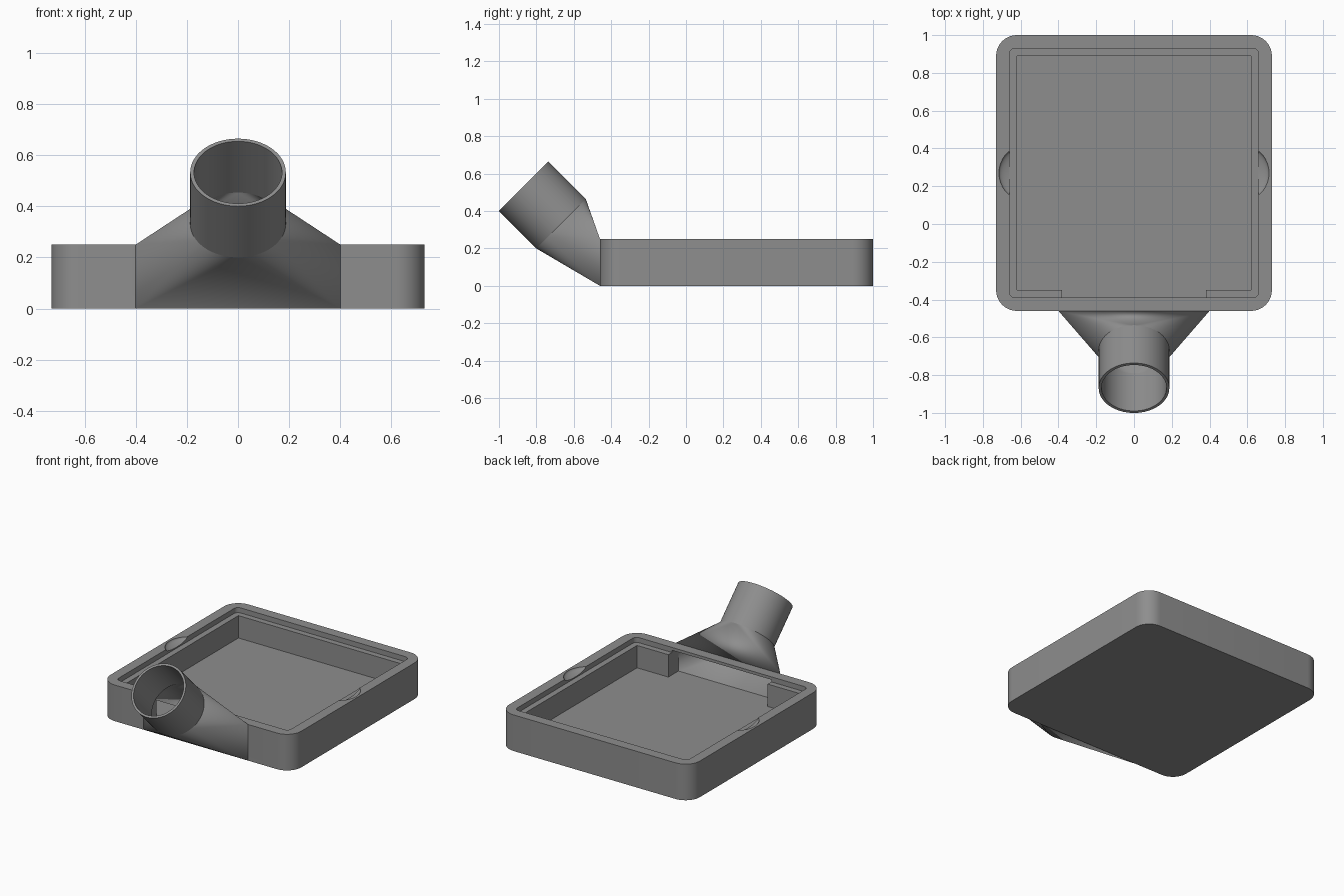
import bpy, bmesh, math
from mathutils import Vector, Matrix

if "Cube" in bpy.data.objects:
    bpy.data.objects.remove(bpy.data.objects["Cube"])

grey = bpy.data.materials.new("mid grey")
grey.diffuse_color = (0.27, 0.27, 0.27, 1)
grey.use_nodes = True
grey.node_tree.nodes["Principled BSDF"].inputs["Base Color"].default_value = grey.diffuse_color

AXIS = Vector((0, -1, 1)).normalized()      # spout direction
BASE = Vector((0, -0.668, 0.332))           # where funnel meets spout
LENGTH, R_OUT, R_IN, SEG = 0.283, 0.187, 0.172, 64
FRONT, BACK, TOP, FLOOR, LEDGE = -0.46, 1.0, 0.25, 0.06, 0.215


def finish(bm, name):
    bmesh.ops.recalc_face_normals(bm, faces=bm.faces[:])
    mesh = bpy.data.meshes.new(name)
    bm.to_mesh(mesh)
    bm.free()
    mesh.materials.append(grey)
    ob = bpy.data.objects.new(name, mesh)
    bpy.context.collection.objects.link(ob)
    return ob


def smooth(ob):
    bpy.ops.object.select_all(action='DESELECT')
    ob.select_set(True)
    bpy.context.view_layer.objects.active = ob
    bpy.ops.object.shade_smooth_by_angle(angle=math.radians(30))


def rounded_box(name, hx, y0, y1, z0, z1, r=0.0):
    """Box with rounded vertical corners."""
    steps = 10 if r else 0
    bm = bmesh.new()
    verts = []
    corners = ((hx - r, y1 - r), (r - hx, y1 - r), (r - hx, y0 + r), (hx - r, y0 + r))
    for q, (cx, cy) in enumerate(corners):
        for i in range(steps + 1):
            a = math.pi / 2 * (q + (i / steps if steps else 0))
            verts.append(bm.verts.new((cx + r * math.cos(a), cy + r * math.sin(a), z0)))
    face = bm.faces.new(verts)
    top = bmesh.ops.extrude_face_region(bm, geom=[face])["geom"]
    bmesh.ops.translate(bm, vec=(0, 0, z1 - z0),
                        verts=[v for v in top if isinstance(v, bmesh.types.BMVert)])
    return finish(bm, name)


def cut(ob, cutter):
    cutter.hide_render = True
    mod = ob.modifiers.new("cut", 'BOOLEAN')
    mod.operation, mod.solver, mod.object = 'DIFFERENCE', 'EXACT', cutter
    bpy.context.view_layer.objects.active = ob
    bpy.ops.object.modifier_apply(modifier=mod.name)
    bpy.data.objects.remove(cutter)


def ring(r, along):
    """Points of a circle across the spout axis."""
    up = Vector((0, 1, 1)).normalized()
    side = Vector((1, 0, 0))
    return [BASE + AXIS * along + side * (r * math.cos(a)) + up * (r * math.sin(a))
            for a in (2 * math.pi * i / SEG for i in range(SEG))]


# Tray with cavity, lid ledge and duct opening
tray = rounded_box("tray", 0.73, FRONT, BACK, 0, TOP, 0.11)
cut(tray, rounded_box("cavity_cutter", 0.62, -0.35, 0.89, FLOOR, 0.4))
cut(tray, rounded_box("ledge_cutter", 0.66, -0.39, 0.93, LEDGE, 0.4, 0.03))
cut(tray, rounded_box("opening_cutter", 0.38, -0.6, -0.34, FLOOR, 0.23))

# Finger dimples in the side rims
for s in (-1, 1):
    bm = bmesh.new()
    bmesh.ops.create_uvsphere(bm, u_segments=48, v_segments=24, radius=1)
    bmesh.ops.transform(bm, verts=bm.verts[:], matrix=Matrix.Translation((s * 0.563, 0.27, TOP))
                        @ Matrix.Diagonal((0.152, 0.152, 0.036, 1)))
    cut(tray, finish(bm, "dimple_cutter"))
smooth(tray)


def funnel_skin(name, hx, z0, z1, r):
    """Open skin between a rectangle on the tray and the spout circle."""
    bm = bmesh.new()
    rect = [bm.verts.new((x, FRONT, z)) for x in (-hx, hx) for z in (z0, z1)]
    circle = [bm.verts.new(p) for p in ring(r, 0)]
    bmesh.ops.convex_hull(bm, input=bm.verts[:])
    bmesh.ops.recalc_face_normals(bm, faces=bm.faces[:])
    caps = [f for f in bm.faces if all(v in rect for v in f.verts)
            or all(v in circle for v in f.verts)]
    bmesh.ops.delete(bm, geom=caps, context='FACES')
    return finish(bm, name)


# Funnel, outside and inside skins
smooth(funnel_skin("funnel_outside", 0.40, 0, TOP, R_OUT))
inner = funnel_skin("funnel_inside", 0.38, FLOOR, 0.23, R_IN)
inner.data.flip_normals()
smooth(inner)

# Round spout: outer wall, rim, inner wall and lower rim
bm = bmesh.new()
loops = [[bm.verts.new(p) for p in ring(r, d)]
         for r, d in ((R_OUT, 0), (R_OUT, LENGTH), (R_IN, LENGTH), (R_IN, 0))]
for k in range(4):
    a, b = loops[k], loops[(k + 1) % 4]
    for i in range(SEG):
        j = (i + 1) % SEG
        bm.faces.new((a[i], a[j], b[j], b[i]))
smooth(finish(bm, "spout"))
